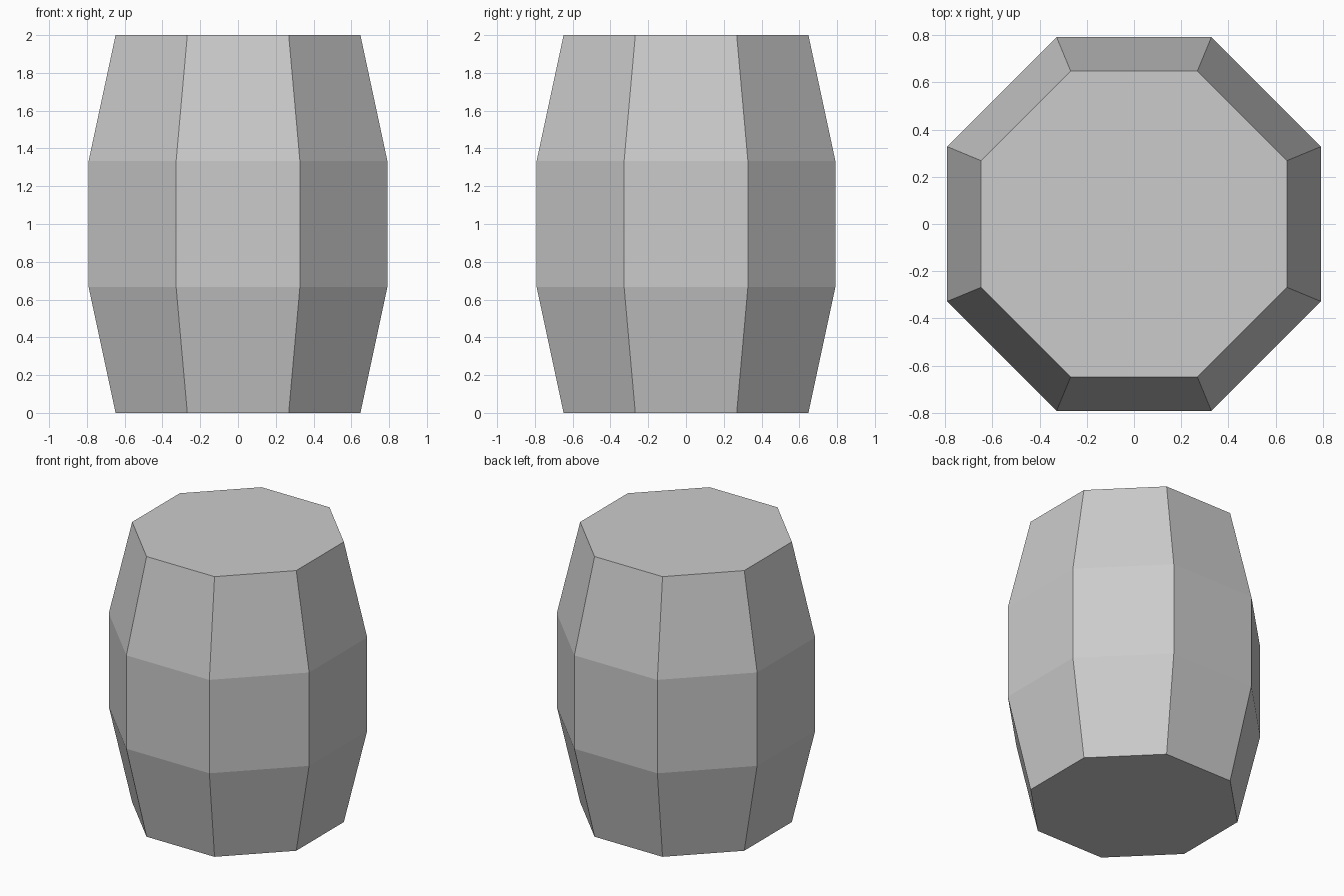
import bpy
import bmesh
from math import cos, sin, pi

cube = bpy.data.objects.get("Cube")
if cube:
    bpy.data.objects.remove(cube, do_unlink=True)

SIDES = 8
# Barrel profile: (distance from axis to flat side, height)
PROFILE = [(0.648, 0), (0.791, 2 / 3), (0.791, 4 / 3), (0.648, 2)]

# Plain grey
grey = bpy.data.materials.new("plain_grey")
grey.use_nodes = True
colour = (0.6, 0.6, 0.6, 1)
grey.diffuse_color = colour
grey.node_tree.nodes["Principled BSDF"].inputs["Base Color"].default_value = colour


def ring(bm, apothem, z):
    """Octagon with flat sides facing the axes."""
    r = apothem / cos(pi / SIDES)
    angles = [(i + 0.5) * 2 * pi / SIDES for i in range(SIDES)]
    return [bm.verts.new((r * cos(a), r * sin(a), z)) for a in angles]


# Barrel body: stacked octagons joined by flat staves, closed at both ends
bm = bmesh.new()
rings = [ring(bm, a, z) for a, z in PROFILE]
for low, high in zip(rings, rings[1:]):
    for i in range(SIDES):
        j = (i + 1) % SIDES
        bm.faces.new((low[i], low[j], high[j], high[i]))
bm.faces.new(rings[0][::-1])
bm.faces.new(rings[-1])

mesh = bpy.data.meshes.new("barrel")
bm.to_mesh(mesh)
bm.free()
mesh.materials.append(grey)
barrel = bpy.data.objects.new("barrel", mesh)
bpy.context.collection.objects.link(barrel)
